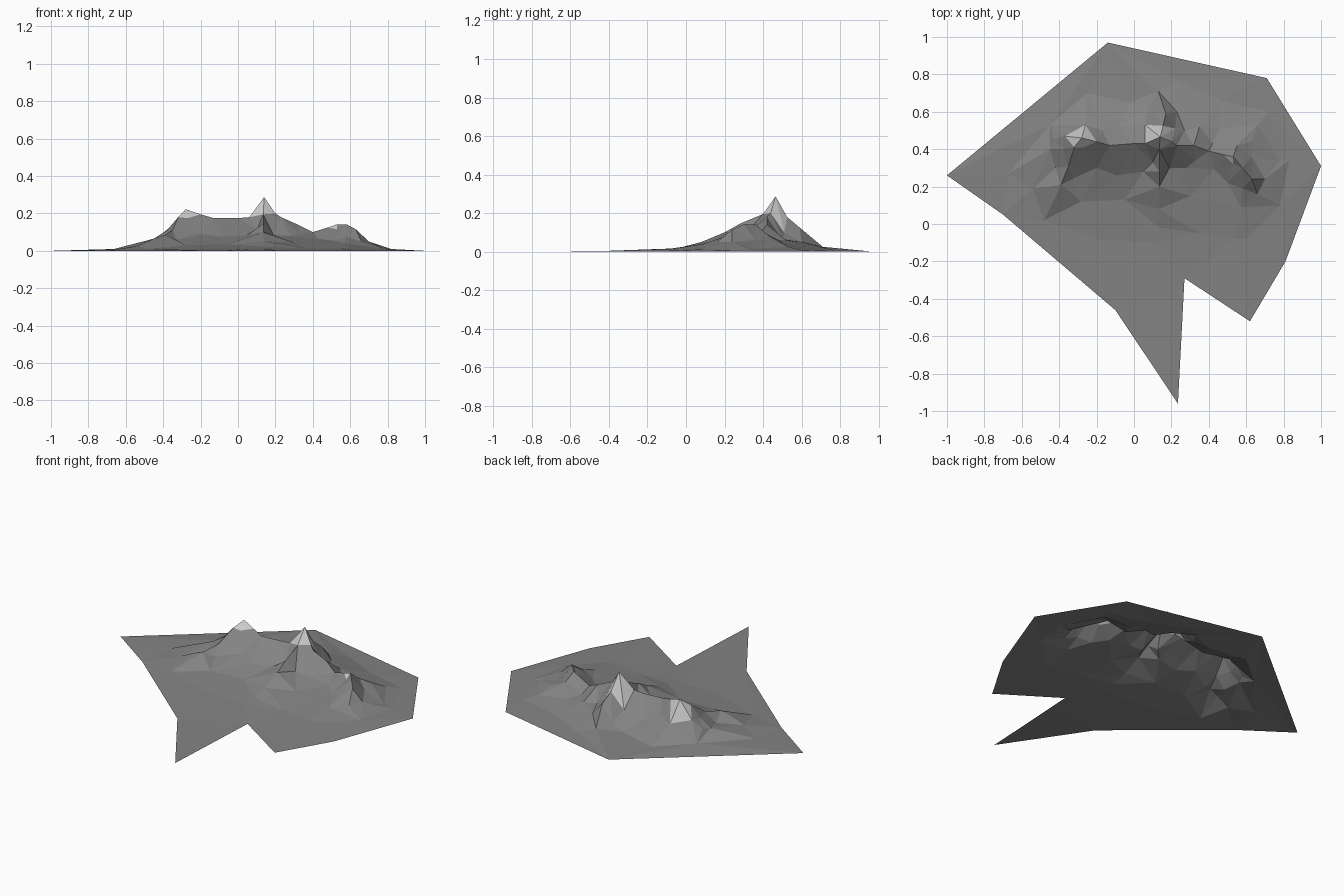
import bpy
from mathutils import Vector
from mathutils.geometry import delaunay_2d_cdt

# Ground outline, lying at z = 0
outline = [(-1, .26), (-.14, .97), (.71, .78), (1, .31), (.81, -.2), (.62, -.52),
           (.27, -.29), (.235, -.96), (-.1, -.46), (-.7, .05)]

# Main crest from west to east
crest = [(-.54, .19, .025), (-.45, .2, .065), (-.39, .21, .085), (-.35, .31, .11),
         (-.32, .41, .18), (-.28, .46, .222), (-.2, .44, .195), (-.13, .42, .175),
         (0, .43, .175), (.06, .43, .18), (.14, .465, .287), (.2, .44, .2),
         (.23, .42, .18), (.32, .42, .14), (.4, .39, .10), (.48, .37, .125),
         (.53, .36, .142), (.58, .3, .142), (.63, .24, .115), (.7, .24, .05)]

# Spurs running down from crest points
spurs = [
    [(.14, .465, .287), (.135, .4, .195), (.135, .28, .145), (.135, .2, .1),
     (.135, .08, .05), (.135, -.02, .022)],
    [(.14, .465, .287), (.155, .525, .18), (.17, .59, .125), (.13, .71, .025)],
    [(-.28, .46, .222), (-.37, .47, .12), (-.43, .45, .075)],
    [(-.32, .41, .18), (-.38, .4, .11), (-.45, .4, .065)],
    [(-.2, .44, .195), (-.17, .5, .1), (-.2, .57, .06)],
    [(.32, .42, .14), (.35, .52, .06)],
    [(.53, .36, .142), (.55, .42, .09), (.46, .51, .045)],
    [(.55, .42, .09), (.63, .44, .06), (.66, .53, .025)],
    [(.63, .24, .115), (.58, .19, .075), (.57, .09, .04)],
    [(.7, .24, .05), (.78, .34, .015)],
]

# Gullies and mid slopes between the spurs
slopes = [(-.26, .53, .09), (-.33, .24, .06), (-.2, .3, .09), (-.09, .26, .075),
          (.05, .28, .085), (.1, .33, .11), (.19, .3, .085), (.28, .3, .08),
          (.33, .34, .09), (.43, .29, .065), (.5, .22, .055), (.06, .53, .09),
          (.22, .51, .1), (.23, .6, .05), (.27, .5, .065), (.08, .62, .04),
          (-.27, .41, .175), (.53, .32, .115),
          (-.08, .52, .07), (.42, .43, .06), (.63, .36, .06), (.3, .15, .045),
          (-.05, .13, .035), (-.28, .12, .03), (-.42, .3, .05), (.66, .16, .05)]

# Soft foot of the mountain
foot = [(-.67, .27, .008), (-.48, .02, .01), (-.2, -.08, .01), (.12, -.1, .014),
        (.35, -.05, .016), (.54, -.08, .016), (.6, -.08, .014), (.78, .1, .012),
        (.83, .34, .006), (.72, .6, .006), (.46, .66, .01), (.23, .77, .006),
        (-.02, .65, .018), (-.25, .7, .008), (-.45, .53, .016), (.2, -.42, .003)]

points, edges = [], []


def add_point(p):
    v = Vector(p).to_3d()
    if v not in points:
        points.append(v)
    return points.index(v)


def add_path(path, closed=False):
    ids = [add_point(p) for p in path]
    edges.extend(zip(ids, ids[1:]))
    if closed:
        edges.append((ids[-1], ids[0]))


def add_material(name, shade):
    mat = bpy.data.materials.new(name)
    mat.diffuse_color = (shade, shade, shade, 1)
    mesh.materials.append(mat)


add_path(outline, closed=True)
for path in [crest] + spurs:
    add_path(path)
for p in slopes + foot:
    add_point(p)

# Triangulate in plan with ridges kept as edges, then lift to height
flat, _, tris, origin, _, _ = delaunay_2d_cdt(
    [p.to_2d() for p in points], edges, [], 1, 1e-5)
verts = [Vector((v.x, v.y, points[o[0]].z if o else 0)) for v, o in zip(flat, origin)]

mesh = bpy.data.meshes.new("mountain_terrain")
mesh.from_pydata(verts, [], tris)
terrain = bpy.data.objects.new("mountain_terrain", mesh)
bpy.context.collection.objects.link(terrain)

# Dark rock everywhere, pale snow on faces that meet the peaks
add_material("rock", .23)
add_material("snow", .75)
peaks = [(Vector((-.28, .46, .222)), .1), (Vector((.14, .465, .287)), .14),
         (Vector((.53, .36, .142)), .032)]
for face in mesh.polygons:
    for peak, reach in peaks:
        touches = any((verts[i] - peak).length < .005 for i in face.vertices)
        if touches and (face.center - peak).length < reach:
            face.material_index = 1
